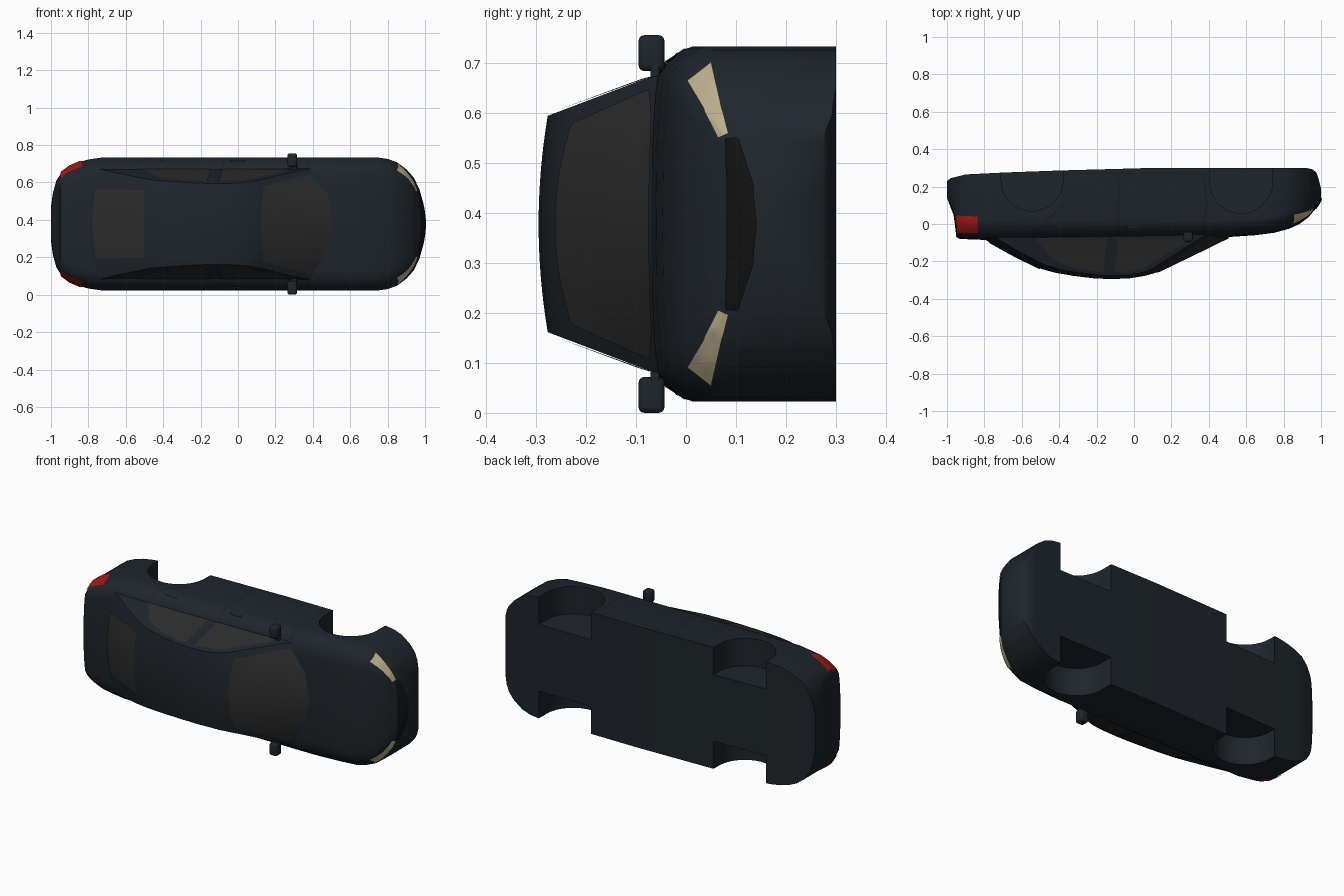
import bpy, bmesh, math
from mathutils import Vector
from mathutils.bvhtree import BVHTree

if "Cube" in bpy.data.objects:
    bpy.data.objects.remove(bpy.data.objects["Cube"])

# Car lies on its side: length = x, car-up = -y, car-width = z
def V(x, w, h):
    return Vector((x, 0.3 - h, 0.378 + w))

def material(name, c):
    m = bpy.data.materials.new(name)
    m.diffuse_color = (*c, 1)
    m.use_nodes = True
    m.node_tree.nodes["Principled BSDF"].inputs["Base Color"].default_value = m.diffuse_color
    return m

PAINT = material("dark_paint", (0.013, 0.018, 0.023))
GLASS = material("dark_glass", (0.025, 0.025, 0.025))
BLACK = material("black_trim", (0.006, 0.006, 0.006))
RED = material("red_lens", (0.35, 0.008, 0.008))
CREAM = material("cream_lens", (0.5, 0.44, 0.27))

def interp(tab, x):
    if x <= tab[0][0]:
        return tab[0][1]
    for (a, p), (b, q) in zip(tab, tab[1:]):
        if x <= b:
            return p + (q - p) * (x - a) / (b - a)
    return tab[-1][1]

def finish(name, bm, mat, angle=40):
    me = bpy.data.meshes.new(name)
    bm.to_mesh(me)
    bm.free()
    ob = bpy.data.objects.new(name, me)
    bpy.context.collection.objects.link(ob)
    me.materials.append(mat)
    bpy.ops.object.select_all(action='DESELECT')
    ob.select_set(True)
    bpy.context.view_layer.objects.active = ob
    bpy.ops.object.shade_smooth_by_angle(angle=math.radians(angle))
    return ob

def loft(name, rings, mat):
    bm = bmesh.new()
    vs = [[bm.verts.new(V(*p)) for p in r] for r in rings]
    n = len(vs[0])
    for a, b in zip(vs, vs[1:]):
        for i in range(n):
            j = (i + 1) % n
            bm.faces.new((a[i], a[j], b[j], b[i]))
    bm.faces.new(vs[0])
    bm.faces.new(vs[-1])
    bmesh.ops.remove_doubles(bm, verts=bm.verts, dist=0.0002)
    bmesh.ops.recalc_face_normals(bm, faces=bm.faces)
    return finish(name, bm, mat)

# Side profile, floor line and plan half-width of the lower body
TOP = [(-1, .16), (-.985, .2), (-.965, .25), (-.958, .3), (-.95, .37), (-.93, .38), (-.8, .385), (-.5, .385),
       (.5, .37), (.65, .36), (.75, .347), (.83, .325), (.885, .3), (.935, .262), (.97, .22), (.99, .19), (1, .17)]
LOW = [(-1, .07), (-.98, .055), (-.9, .035), (-.7, .025), (-.4, .014), (0, .003), (.1, 0), (.92, 0),
       (.955, .008), (.975, .025), (.99, .07), (1, .11)]
WIDE = [(-1, .09), (-.99, .165), (-.97, .235), (-.94, .28), (-.9, .31), (-.85, .331), (-.8, .345), (-.73, .355),
        (.75, .355), (.8, .348), (.85, .33), (.9, .293), (.94, .248), (.97, .185), (.99, .115), (1, .05)]
ARCHES = [(-.545, .165, .065), (.573, .168, .075)]

def arch(x):
    low = interp(LOW, x)
    for c, r, h in ARCHES:
        if abs(x - c) <= r:
            return max(low, h + math.sqrt(max(0, r * r - (x - c) ** 2)))
    return low

def body_ring(x):
    W, T, B, A = interp(WIDE, x), interp(TOP, x), interp(LOW, x), arch(x)
    S = max(min(.285, T - .085), B + .02)
    inner = max(W - .16, W * .4)
    half = [(inner, B), (inner, A), (W, A), (W, S), (W * .985, S + (T - S) * .2),
            (W * .92, S + (T - S) * .55), (W * .83, T - .014), (W * .7, T - .008), (W * .4, T - .002)]
    return ([(x, 0, B)] + [(x, w, h) for w, h in half] + [(x, 0, T)]
            + [(x, -w, h) for w, h in reversed(half)])

xs = {round(p[0], 4) for t in (TOP, LOW, WIDE) for p in t}
xs |= {-.3 + .1 * i for i in range(7)}
for c, r, _ in ARCHES:
    xs |= {c - r * math.cos(math.pi * i / 24) * .99999 for i in range(25)} | {c - r - .001, c + r + .001}
body = loft("lower_body", [body_ring(x) for x in sorted(xs)], PAINT)

# Cabin shell
ROOF = [(-.84, .36), (-.8, .382), (-.65, .466), (-.507, .537), (-.42, .561), (-.32, .578), (-.22, .59), (-.12, .595),
        (-.02, .59), (.06, .577), (.12, .56), (.3, .473), (.45, .4), (.51, .37), (.56, .352)]

def cabin_ring(x):
    def roof(t):
        k = .3 if x > 0 else .06
        return max(interp(ROOF, x * (1 + k * t * t)) - .018 * t * t, .352)
    wt = .295 - max(0, roof(1) - .37) * .38
    ts = [i / 8 for i in range(8, -9, -1)]
    return [(x, .3, .345)] + [(x, wt * t, roof(t)) for t in ts] + [(x, -.3, .345)]

cabin = loft("cabin_shell", [cabin_ring(-.84 + 1.39 * i / 56) for i in range(57)], PAINT)

# Surface used to drape windows, lamps and seams
verts, faces = [], []
for ob in (body, cabin):
    k = len(verts)
    verts += [v.co.copy() for v in ob.data.vertices]
    faces += [[i + k for i in p.vertices] for p in ob.data.polygons]
tree = BVHTree.FromPolygons(verts, faces)

def along(line, f):
    s = f * (len(line) - 1)
    i = min(int(s), len(line) - 2)
    return [p + (q - p) * (s - i) for p, q in zip(line[i], line[i + 1])]

def drape(name, a, b, view, mat, side=1, n=24, m=8, lift=.004):
    """Fill between polylines a and b, dropped on the body along the view."""
    ray = {"front": Vector((-1, 0, 0)), "side": Vector((0, 0, -side)), "top": Vector((0, 1, 0))}[view]
    bm = bmesh.new()
    grid = []
    for i in range(n + 1):
        p, q = along(a, i / n), along(b, i / n)
        row = []
        for j in range(m + 1):
            u, v = (s + (t - s) * j / m for s, t in zip(p, q))
            if view == "front":      # (y, half width)
                o = Vector((2, u, .378 + side * v))
            elif view == "side":     # (x, y)
                o = Vector((u, v, .378 + side * 2))
            else:                    # (x, half width)
                o = Vector((u, -2, .378 + v))
            hit, nor, _, _ = tree.ray_cast(o, ray)
            if hit is None:
                hit, nor, _, _ = tree.find_nearest(o + ray * 1.2)
            if nor.dot(ray) > 0:
                nor = -nor
            row.append(bm.verts.new(hit + nor * lift))
        grid.append(row)
    for r, s in zip(grid, grid[1:]):
        for j in range(m):
            bm.faces.new((r[j], r[j + 1], s[j + 1], s[j]))
    bm.normal_update()
    if sum(f.normal.dot(ray) for f in bm.faces) > 0:
        bmesh.ops.reverse_faces(bm, faces=bm.faces)
    return finish(name, bm, mat)

# Windscreen and rear window
drape("windscreen", [(.135, -.2), (.125, -.1), (.12, 0), (.125, .1), (.135, .2)],
      [(.385, -.268), (.485, -.15), (.51, 0), (.485, .15), (.385, .268)], "top", GLASS, m=12)
drape("rear_window", [(-.5, -.18), (-.5, 0), (-.5, .18)],
      [(-.76, -.185), (-.78, 0), (-.76, .185)], "top", GLASS, m=12)

def box(name, c, size, mat, bevel):
    bm = bmesh.new()
    bmesh.ops.create_cube(bm, size=1)
    for v in bm.verts:
        v.co = V(*[p + q * s for p, q, s in zip(c, v.co, size)])
    bmesh.ops.bevel(bm, geom=bm.edges[:], offset=bevel, segments=4, profile=.5, affect='EDGES')
    bmesh.ops.recalc_face_normals(bm, faces=bm.faces)
    return finish(name, bm, mat)

for s, tag in ((1, "left"), (-1, "right")):
    # Side windows
    drape(tag + "_rear_side_window", [(-.53, -.072), (-.34, -.072), (-.145, -.072)],
          [(-.44, -.19), (-.32, -.235), (-.165, -.258)], "side", GLASS, s)
    drape(tag + "_front_side_window", [(-.085, -.072), (.1, -.072), (.29, -.072)],
          [(-.105, -.26), (.05, -.238), (.27, -.1)], "side", GLASS, s)
    # Lamps
    drape(tag + "_headlight", [(.005, .285), (.04, .225), (.066, .172)],
          [(.052, .322), (.068, .25), (.086, .18)], "front", CREAM, s)
    drape(tag + "_tail_light", [(-.945, -.045), (-.835, -.045)], [(-.945, .045), (-.835, .04)], "side", RED, s)
    # Door seams
    for i, (x0, y0, x1, y1) in enumerate([(-.083, -.06, -.083, .27), (.37, -.05, .39, .1), (.39, .1, .375, .27),
                                          (-.31, .27, .375, .27), (-.53, -.05, -.38, .1)]):
        d = Vector((y0 - y1, x1 - x0)).normalized() * .003
        drape(f"{tag}_door_seam_{i}", [(x0, y0), (x1, y1)], [(x0 + d.x, y0 + d.y), (x1 + d.x, y1 + d.y)],
              "side", BLACK, s, 16, 1, .0015)
    # Mirrors and door handles
    box(tag + "_mirror", (.29, s * .342, .369), (.05, .072, .052), PAINT, .012)
    box(tag + "_mirror_stalk", (.3, s * .3, .362), (.03, .05, .018), PAINT, .005)
    for x in (-.42, 0):
        box(f"{tag}_door_handle_{'front' if x == 0 else 'rear'}", (x, s * .336, .315), (.075, .014, .014), PAINT, .005)

# Grille
drape("grille", [(.08, -.17), (.083, -.08), (.083, 0), (.083, .08), (.08, .17)],
      [(.105, -.172), (.135, -.08), (.141, 0), (.135, .08), (.105, .172)], "front", BLACK)
